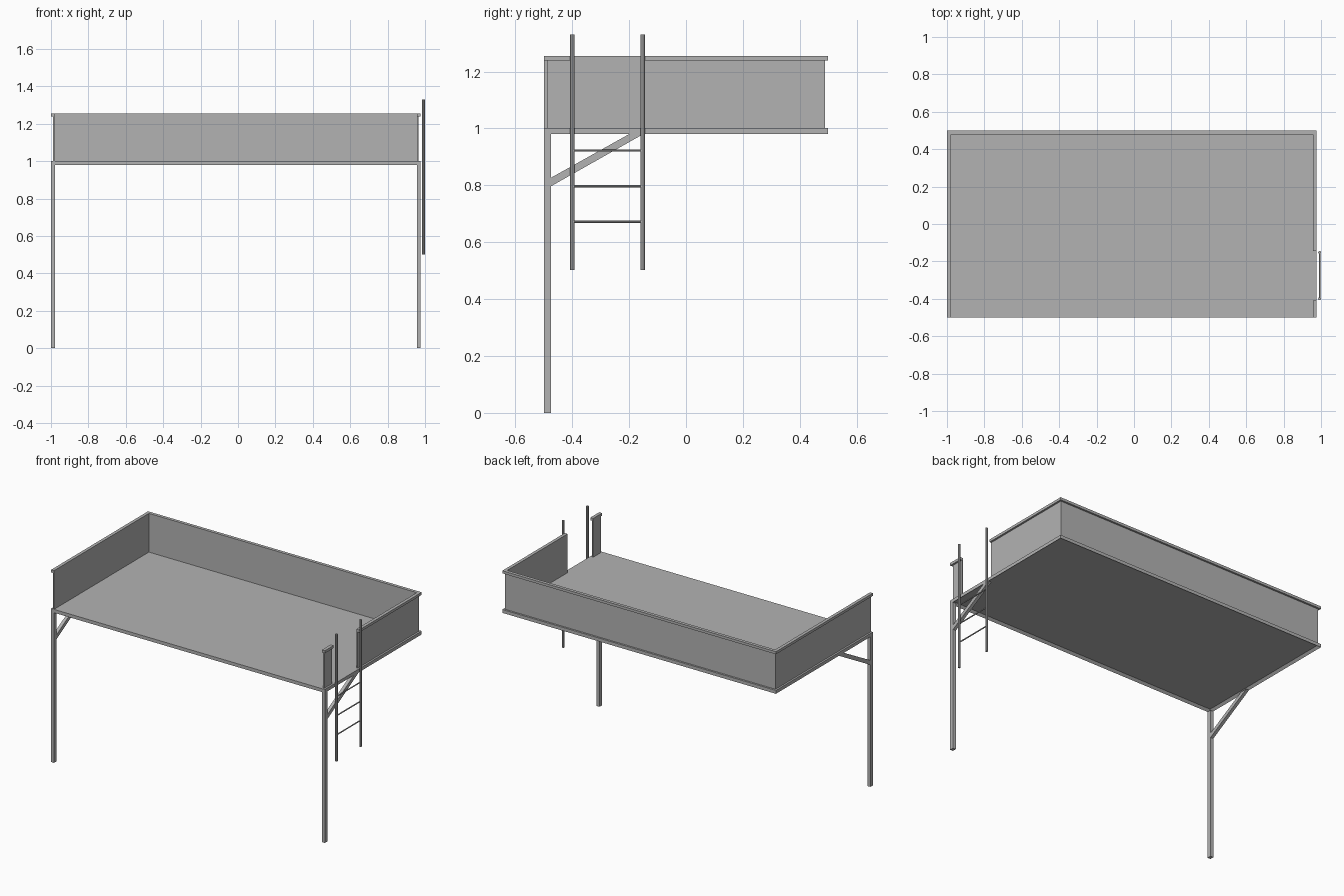
import bpy, bmesh
from mathutils import Vector

if "Cube" in bpy.data.objects:
    bpy.data.objects.remove(bpy.data.objects["Cube"], do_unlink=True)

grey = bpy.data.materials.new("light_grey")
colour = (0.45, 0.45, 0.45, 1)
grey.diffuse_color = colour
grey.use_nodes = True
grey.node_tree.nodes["Principled BSDF"].inputs["Base Color"].default_value = colour


def finish(name, bm):
    bmesh.ops.recalc_face_normals(bm, faces=bm.faces)
    mesh = bpy.data.meshes.new(name)
    bm.to_mesh(mesh)
    bm.free()
    mesh.materials.append(grey)
    obj = bpy.data.objects.new(name, mesh)
    bpy.context.collection.objects.link(obj)
    return obj


def box_mesh(x, y, z):
    bm = bmesh.new()
    bmesh.ops.create_cube(bm, size=1)
    for v in bm.verts:
        v.co = Vector([r[0] if c < 0 else r[1] for c, r in zip(v.co, (x, y, z))])
    return bm


def box(name, x, y, z):
    return finish(name, box_mesh(x, y, z))


def prism(name, profile, x):
    # Side profile in y and z, extruded across x
    bm = bmesh.new()
    face = bm.faces.new([bm.verts.new((x[0], y, z)) for y, z in profile])
    ext = bmesh.ops.extrude_face_region(bm, geom=[face])
    moved = [g for g in ext["geom"] if isinstance(g, bmesh.types.BMVert)]
    bmesh.ops.translate(bm, verts=moved, vec=(x[1] - x[0], 0, 0))
    return finish(name, bm)


LEFT, RIGHT, HALF = -1.0, 0.977, 0.5
BEAM = 0.021          # width of the rails and frame
INSET = 0.012         # panels sit back from the outer edge
FLOOR, RAIL, TOP = 1.002, 1.238, 1.255
GAP = (-0.408, -0.144)  # opening for the ladder

# Platform with a shallow pocket underneath
bm = box_mesh((LEFT, RIGHT), (-HALF, HALF), (0.98, FLOOR))
bm.normal_update()
bottom = min(bm.faces, key=lambda f: f.calc_center_median().z)
bmesh.ops.inset_region(bm, faces=[bottom], thickness=BEAM)
bmesh.ops.translate(bm, verts=bottom.verts, vec=(0, 0, 0.014))
finish("platform", bm)

# Wall panels
box("back_panel", (LEFT + INSET, RIGHT - INSET), (HALF - BEAM, HALF - INSET), (FLOOR, RAIL))
box("end_panel", (LEFT + INSET, LEFT + BEAM), (-HALF, HALF - INSET), (FLOOR, RAIL))
inner = (RIGHT - BEAM, RIGHT - INSET)
box("ladder_side_front_panel", inner, (-HALF + INSET, GAP[0]), (FLOOR, RAIL))
box("ladder_side_back_panel", inner, (GAP[1], HALF - INSET), (FLOOR, RAIL))

# Cap rails
box("back_rail", (LEFT, RIGHT), (HALF - BEAM, HALF), (RAIL, TOP))
box("end_rail", (LEFT, LEFT + BEAM), (-HALF, HALF - BEAM), (RAIL, TOP))
box("ladder_side_front_rail", (RIGHT - BEAM, RIGHT), (-HALF, GAP[0]), (RAIL, TOP))
box("ladder_side_back_rail", (RIGHT - BEAM, RIGHT), (GAP[1], HALF - BEAM), (RAIL, TOP))

# Front legs with diagonal braces
for side, x in (("right", (LEFT, LEFT + BEAM)), ("left", (RIGHT - BEAM, RIGHT))):
    box(side + "_leg", x, (-HALF, -0.474), (0, 0.98))
    prism(side + "_brace",
          [(-0.474, 0.797), (-0.474, 0.827), (-0.2, 0.98), (-0.15, 0.98)], x)


# Ladder of thin tubes
def tube(name, radius, start, end):
    start, end = Vector(start), Vector(end)
    axis = end - start
    bm = bmesh.new()
    bmesh.ops.create_cone(bm, cap_ends=True, segments=8, radius1=radius,
                          radius2=radius, depth=axis.length)
    bmesh.ops.transform(bm, verts=bm.verts, matrix=axis.to_track_quat("Z", "Y").to_matrix().to_4x4())
    bmesh.ops.translate(bm, verts=bm.verts, vec=(start + end) / 2)
    return finish(name, bm)


LADDER_X = 0.992
stiles = (-0.4, -0.152)
for label, y in zip(("front", "back"), stiles):
    tube("ladder_" + label + "_stile", 0.008, (LADDER_X, y, 0.502), (LADDER_X, y, 1.33))
for i in range(3):
    z = 0.672 + i * 0.125
    tube(f"ladder_rung_{i + 1}", 0.004, (LADDER_X, stiles[0], z), (LADDER_X, stiles[1], z))
